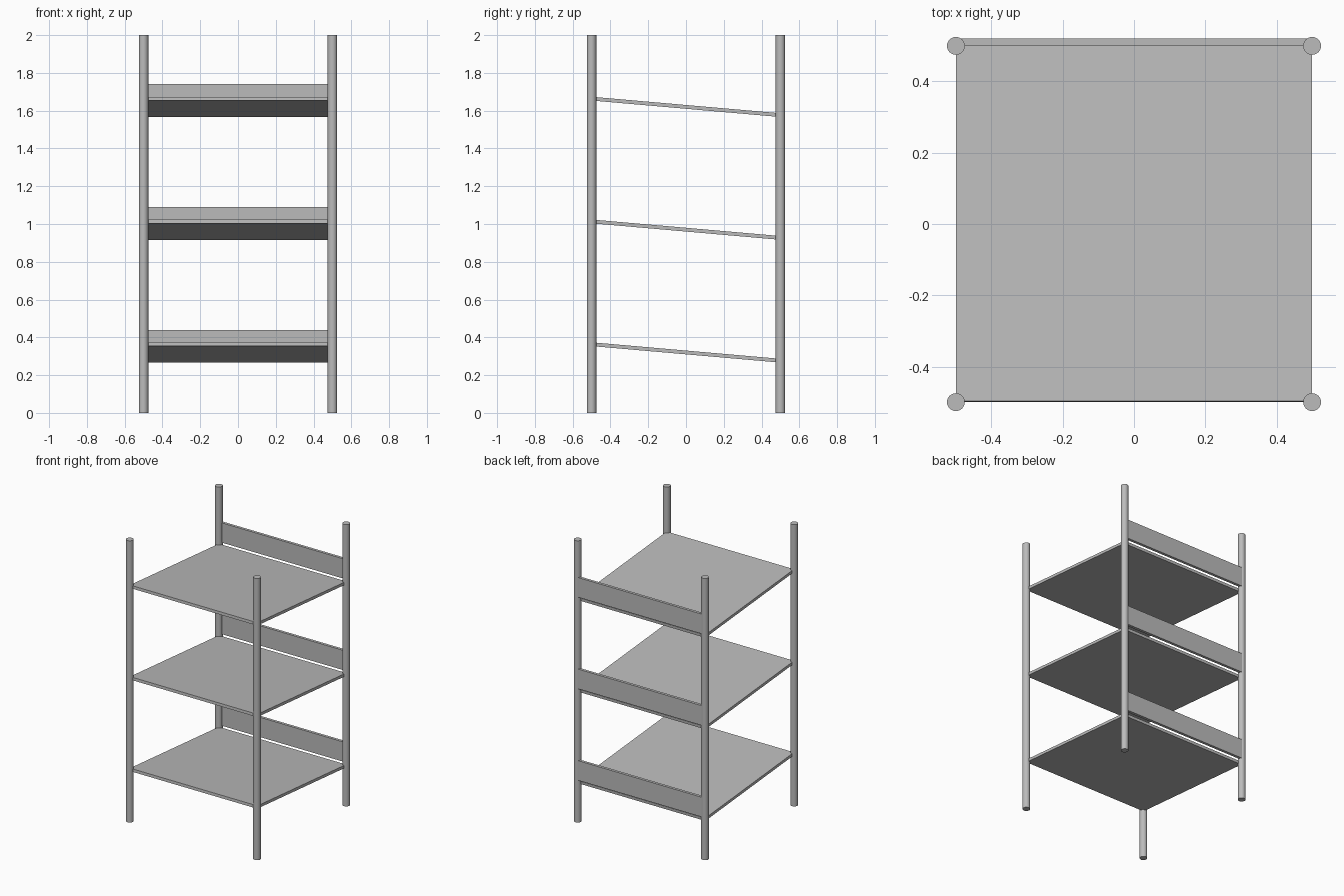
import bpy
import math

cube = bpy.data.objects.get("Cube")
if cube:
    bpy.data.objects.remove(cube, do_unlink=True)

# Single grey finish
GREY = (0.5, 0.5, 0.5, 1)
grey = bpy.data.materials.new("plain grey")
grey.use_nodes = True
grey.diffuse_color = GREY
grey.node_tree.nodes["Principled BSDF"].inputs["Base Color"].default_value = GREY

HALF = 0.5          # post spacing from the centre
HEIGHT = 2.0
THICK = 0.02        # board thickness
TILT = math.radians(-5)


def finish(name):
    obj = bpy.context.object
    obj.name = name
    obj.data.materials.append(grey)
    return obj


def board(name, size, location, tilt=0):
    bpy.ops.mesh.primitive_cube_add(size=1, location=location, rotation=(tilt, 0, 0))
    obj = finish(name)
    obj.scale = size


# Four round posts
for side, x in (("right", -HALF), ("left", HALF)):
    for end, y in (("front", -HALF), ("back", HALF)):
        bpy.ops.mesh.primitive_cylinder_add(vertices=32, radius=0.025, depth=HEIGHT,
                                            location=(x, y, HEIGHT / 2))
        finish(f"{end}_{side}_post")
        bpy.ops.object.shade_smooth_by_angle(angle=math.radians(30))

# Three shelves sloping down to the back, each with a stop board behind it
for level, z in (("lower", 0.32), ("middle", 0.97), ("upper", 1.62)):
    board(f"{level}_shelf", (1, 1, THICK), (0, 0, z), TILT)
    board(f"{level}_back_board", (1, THICK, 0.14), (0, HALF + THICK / 2, z + 0.05))
